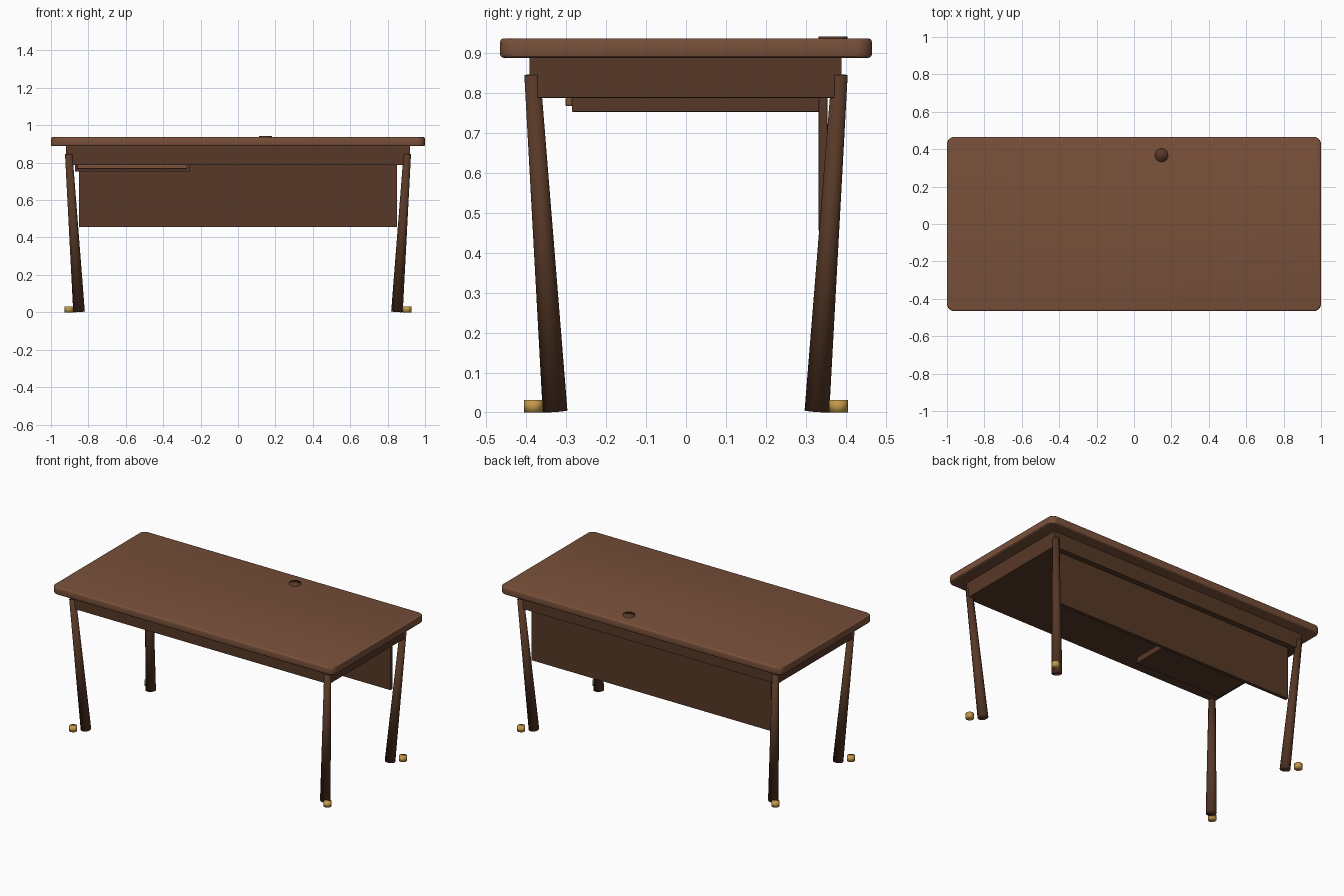
import bpy
from mathutils import Vector

cube = bpy.data.objects.get("Cube")
if cube:
    bpy.data.objects.remove(cube, do_unlink=True)


def material(name, rgb):
    mat = bpy.data.materials.new(name)
    mat.use_nodes = True
    mat.diffuse_color = (*rgb, 1)
    mat.node_tree.nodes["Principled BSDF"].inputs["Base Color"].default_value = (*rgb, 1)
    return mat


WOOD = material("warm wood", (0.19, 0.08, 0.042))
DARK = material("dark wood", (0.095, 0.04, 0.02))
BRASS = material("brass", (0.55, 0.32, 0.07))


def bevel(obj, width, segments):
    mod = obj.modifiers.new("Rounded edges", "BEVEL")
    mod.width = width
    mod.segments = segments
    mod.limit_method = "ANGLE"
    return mod


def box(name, low, high, mat, edge=0.002):
    """Box between two corners with a fine edge bevel."""
    low, high = Vector(low), Vector(high)
    bpy.ops.mesh.primitive_cube_add(size=1, location=(low + high) / 2)
    obj = bpy.context.object
    obj.name = name
    obj.scale = high - low
    bpy.ops.object.transform_apply(location=False, rotation=False, scale=True)
    obj.data.materials.append(mat)
    if edge:
        bevel(obj, edge, 2)
    return obj


def rod(name, start, end, r_start, r_end, mat):
    """Round, optionally tapered part between two points."""
    start, end = Vector(start), Vector(end)
    axis = end - start
    bpy.ops.mesh.primitive_cone_add(vertices=24, radius1=r_start, radius2=r_end,
                                    depth=axis.length, location=(start + end) / 2)
    obj = bpy.context.object
    obj.name = name
    obj.rotation_mode = "QUATERNION"
    obj.rotation_quaternion = Vector((0, 0, 1)).rotation_difference(axis)
    obj.data.materials.append(mat)
    bpy.ops.object.shade_smooth()
    return obj


# Desktop: round the upright corners, then soften the rim
top = box("desktop", (-1, -0.466, 0.888), (1, 0.466, 0.937), WOOD, edge=0)
weights = top.data.attributes.new("bevel_weight_edge", "FLOAT", "EDGE")
for e in top.data.edges:
    a, b = (top.data.vertices[i].co for i in e.vertices)
    weights.data[e.index].value = 1.0 if abs(a.z - b.z) > 0.01 else 0.0
corners = bevel(top, 0.04, 8)
corners.limit_method = "WEIGHT"
bevel(top, 0.01, 3)
bpy.context.view_layer.objects.active = top
for mod in list(top.modifiers):
    bpy.ops.object.modifier_apply(modifier=mod.name)
bpy.ops.object.shade_smooth_by_angle()

# Cable grommet
rod("cable_grommet", (0.147, 0.368, 0.925), (0.147, 0.368, 0.942), 0.036, 0.036, DARK)

# Apron, modesty panel and drawer
box("apron", (-0.92, -0.392, 0.788), (0.92, 0.39, 0.889), DARK)
box("modesty_panel", (-0.85, 0.332, 0.455), (0.85, 0.354, 0.79), DARK)
box("drawer", (-0.872, -0.286, 0.753), (-0.26, 0.333, 0.79), DARK)
box("drawer_lip", (-0.86, -0.302, 0.767), (-0.272, -0.284, 0.789), WOOD, edge=0.004)

# Splayed legs and brass feet at the four corners
for sx, side in ((1, "left"), (-1, "right")):
    for sy, end in ((-1, "front"), (1, "back")):
        rod(f"{end}_{side}_leg", (sx * 0.85, sy * 0.328, 0.003),
            (sx * 0.905, sy * 0.385, 0.846), 0.031, 0.02, DARK)
        rod(f"{end}_{side}_foot", (sx * 0.903, sy * 0.382, 0),
            (sx * 0.903, sy * 0.382, 0.031), 0.0235, 0.0235, BRASS)
